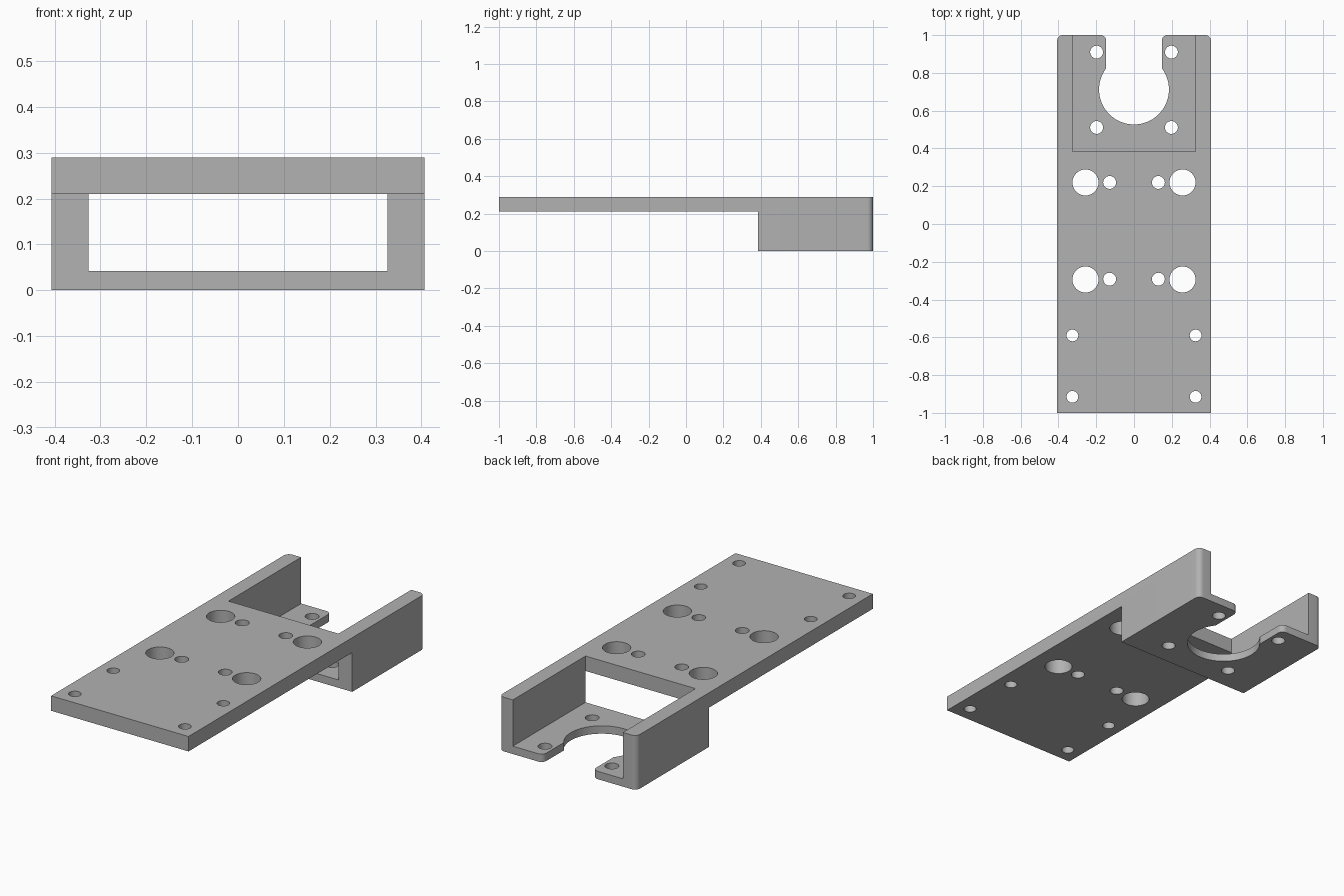
import bpy, bmesh, math
from math import cos, sin, pi

cube = bpy.data.objects.get("Cube")
if cube:
    bpy.data.objects.remove(cube, do_unlink=True)

# Main dimensions
HALF_W, INNER_W = 0.407, 0.326
TOP, UNDERSIDE, FLOOR = 0.29, 0.21, 0.042
STEP_Y = 0.385
FILLET = 0.03

grey = bpy.data.materials.new("plain grey")
grey.use_nodes = True
colour = (0.445, 0.445, 0.445, 1)
grey.diffuse_color = colour
grey.node_tree.nodes["Principled BSDF"].inputs["Base Color"].default_value = colour


def arc(cx, cy, r, start, end, n):
    """Points along an arc, angles in radians."""
    return [(cx + r * cos(start + (end - start) * i / n),
             cy + r * sin(start + (end - start) * i / n)) for i in range(n + 1)]


def prism(name, points, low, high, along_x=False):
    """Extrude an outline up z, or a y-z outline along x."""
    bm = bmesh.new()
    place = (lambda p: (low, *p)) if along_x else (lambda p: (*p, low))
    face = bm.faces.new([bm.verts.new(place(p)) for p in points])
    moved = bmesh.ops.extrude_face_region(bm, geom=[face])["geom"]
    offset = (high - low, 0, 0) if along_x else (0, 0, high - low)
    bmesh.ops.translate(bm, vec=offset,
                        verts=[v for v in moved if isinstance(v, bmesh.types.BMVert)])
    bmesh.ops.recalc_face_normals(bm, faces=bm.faces)
    mesh = bpy.data.meshes.new(name)
    bm.to_mesh(mesh)
    bm.free()
    mesh.materials.append(grey)
    obj = bpy.data.objects.new(name, mesh)
    bpy.context.collection.objects.link(obj)
    return obj


# Solid block with rounded rear corners
corner = HALF_W - FILLET
outline = [(-HALF_W, -1), (HALF_W, -1)]
outline += arc(corner, 1 - FILLET, FILLET, 0, pi / 2, 8)
outline += arc(-corner, 1 - FILLET, FILLET, pi / 2, pi, 8)
bracket = prism("mounting_bracket", outline, 0, TOP)

# Space under the long plate
cutters = [prism("underside_cutter",
                 [(-1.1, -0.1), (STEP_Y, -0.1), (STEP_Y, UNDERSIDE), (-1.1, UNDERSIDE)],
                 -1, 1, True)]

# Channel between the side walls, open to the front below the plate
cutters.append(prism("channel_cutter",
                     [(0.3, FLOOR), (1.1, FLOOR), (1.1, 0.4), (STEP_Y, 0.4),
                      (STEP_Y, UNDERSIDE), (0.3, 0.15)],
                     -INNER_W, INNER_W, True))

# Keyhole notch in the floor, with rounded mouth
SLOT, RADIUS, CENTRE_Y = 0.147, 0.185, 0.712
mouth = math.acos(SLOT / RADIUS)
right = arc(SLOT + FILLET, 1 - FILLET, FILLET, pi, pi / 2, 8) + [(SLOT + FILLET, 1.1)]
left = [(-x, y) for x, y in reversed(right)]
bowl = arc(0, CENTRE_Y, RADIUS, pi - mouth, 2 * pi + mouth, 64)
cutters.append(prism("notch_cutter", bowl + right + left, -0.1, 0.1))

# Mirrored pairs of holes: x, y, radius
holes = [(0.198, 0.91, 0.034), (0.198, 0.511, 0.034),
         (0.257, 0.22, 0.069), (0.257, -0.294, 0.069),
         (0.129, 0.22, 0.034), (0.129, -0.292, 0.034),
         (0.326, -0.59, 0.031), (0.326, -0.915, 0.031)]
for x, y, r in holes:
    for side in (-1, 1):
        circle = arc(side * x, y, r, 0, 2 * pi, 40)[:-1]
        cutters.append(prism("hole_cutter", circle, -0.1, 0.4))

# Cut everything out of the block
bpy.ops.object.select_all(action="DESELECT")
bpy.context.view_layer.objects.active = bracket
bracket.select_set(True)
for cutter in cutters:
    mod = bracket.modifiers.new("cut", "BOOLEAN")
    mod.operation = "DIFFERENCE"
    mod.solver = "EXACT"
    mod.object = cutter
    bpy.ops.object.modifier_apply(modifier=mod.name)
    bpy.data.objects.remove(cutter, do_unlink=True)

bpy.ops.object.shade_smooth_by_angle(angle=math.radians(30))
